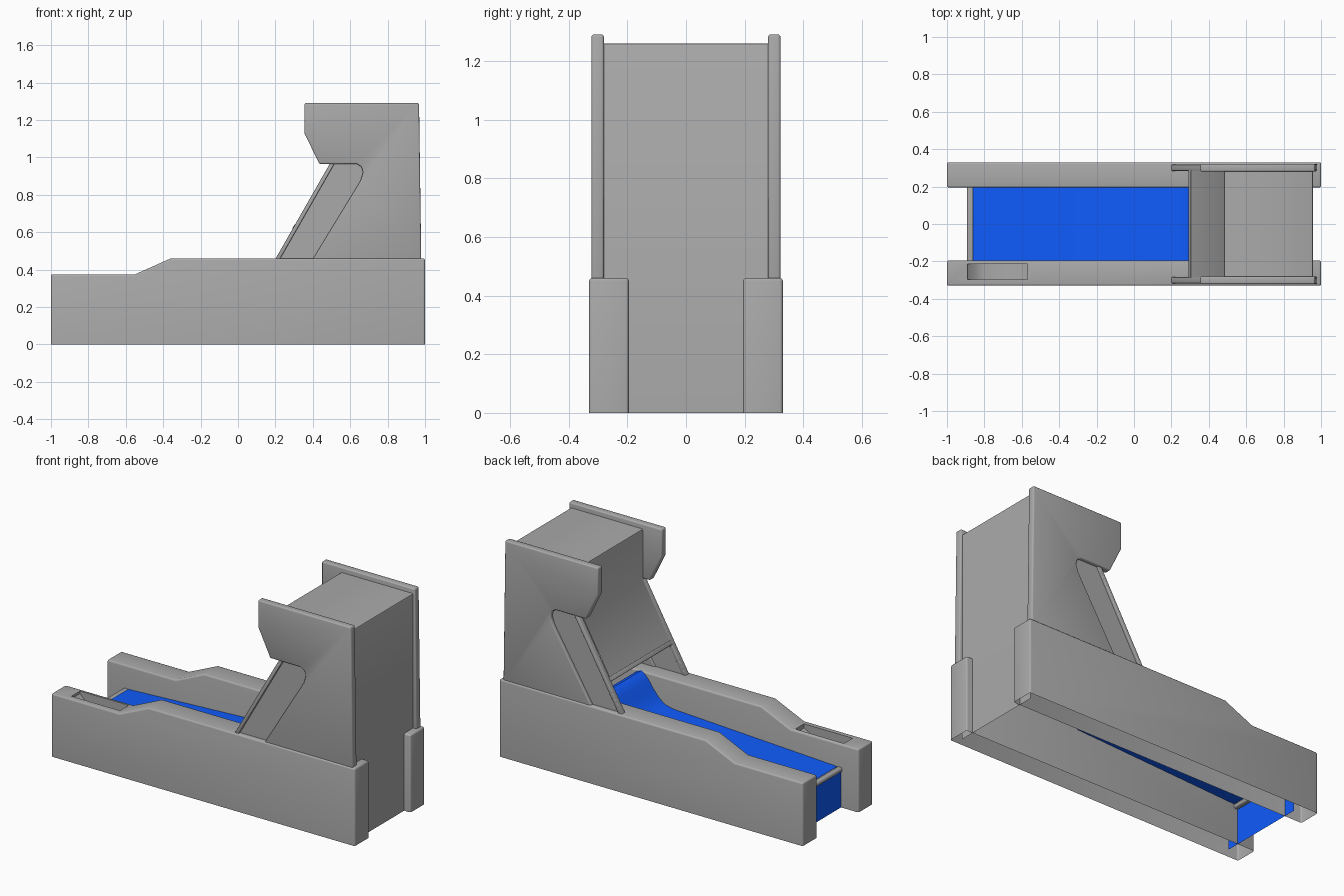
import bpy, bmesh, math
from mathutils import Vector

if "Cube" in bpy.data.objects:
    bpy.data.objects.remove(bpy.data.objects["Cube"])

blue = bpy.data.materials.new("blue")
blue.diffuse_color = (0.005, 0.105, 0.97, 1)
blue.use_nodes = True
blue.node_tree.nodes["Principled BSDF"].inputs["Base Color"].default_value = blue.diffuse_color
grey = bpy.data.materials.new("grey")
grey.diffuse_color = (0.4, 0.4, 0.4, 1)
grey.use_nodes = True
grey.node_tree.nodes["Principled BSDF"].inputs["Base Color"].default_value = grey.diffuse_color


def finish(name, bm, mat):
    mesh = bpy.data.meshes.new(name)
    bm.to_mesh(mesh)
    bm.free()
    ob = bpy.data.objects.new(name, mesh)
    bpy.context.collection.objects.link(ob)
    mesh.materials.append(mat)
    bpy.ops.object.select_all(action='DESELECT')
    ob.select_set(True)
    bpy.context.view_layer.objects.active = ob
    bpy.ops.object.shade_smooth_by_angle(angle=math.radians(35))
    return ob


def prism(name, pts, y0, y1, bevel=0.0, mat=grey):
    """Side profile (x, z) extruded across y, with rounded edges above the floor."""
    bm = bmesh.new()
    face = bm.faces.new([bm.verts.new((x, y0, z)) for x, z in pts])
    ext = bmesh.ops.extrude_face_region(bm, geom=[face])["geom"]
    bmesh.ops.translate(bm, vec=Vector((0, y1 - y0, 0)),
                        verts=[v for v in ext if isinstance(v, bmesh.types.BMVert)])
    bmesh.ops.recalc_face_normals(bm, faces=bm.faces)
    if bevel:
        edges = [e for e in bm.edges if e.calc_face_angle() > 0.6
                 and max(v.co.z for v in e.verts) > 0.01]
        bmesh.ops.bevel(bm, geom=edges, offset=bevel, segments=3,
                        profile=0.5, affect='EDGES')
    return finish(name, bm, mat)


def ribbon(name, pts, half, mat=grey):
    """Open side profile (x, z) swept across y as a thin sheet."""
    bm = bmesh.new()
    rows = [[bm.verts.new((x, s * half, z)) for s in (-1, 1)] for x, z in pts]
    for a, b in zip(rows, rows[1:]):
        bm.faces.new((a[0], b[0], b[1], a[1]))
    return finish(name, bm, mat)


# Profiles shared by both sides
rail = [(-1, 0), (1, 0), (1, .46), (-.36, .46), (-.55, .375), (-1, .375)]
wing = [(.39, .44), (.98, .44), (.968, 1.29), (.355, 1.29), (.355, 1.13), (.435, .965),
        (.635, .965), (.66, .95), (.668, .92), (.655, .875)]
brace = [(.195, .44), (.44, .44), (.74, .965), (.49, .965)]
trim = [(.19, .44), (.215, .44), (.515, .965), (.49, .965)]

rails = {}
for s, side in ((-1, "front"), (1, "back")):
    rails[side] = prism(side + "_rail", rail, s * .195, s * .33, .01)
    prism(side + "_wing_panel", wing, s * .28, s * .322, .008)
    prism(side + "_slanted_panel", brace, s * .288, s * .303)
    prism(side + "_slanted_trim", trim, s * .284, s * .318, .004)

# Ball pocket sunk in the front rail
cutter = prism("pocket_cutter", [(-.57, .42), (-.57, .35), (-.62, .325), (-.8, .3),
                                 (-.85, .32), (-.89, .36), (-.89, .42)], -.296, -.215)
cutter.hide_render = True
ob = rails["front"]
mod = ob.modifiers.new("pocket", 'BOOLEAN')
mod.operation = 'DIFFERENCE'
mod.solver = 'EXACT'
mod.object = cutter
bpy.context.view_layer.objects.active = ob
bpy.ops.object.modifier_apply(modifier=mod.name)
bpy.data.objects.remove(cutter, do_unlink=True)

# Rails are hollow underneath
for ob in rails.values():
    bm = bmesh.new()
    bm.from_mesh(ob.data)
    floor = [f for f in bm.faces if max(v.co.z for v in f.verts) < .002]
    bmesh.ops.delete(bm, geom=floor, context='FACES')
    bm.to_mesh(ob.data)
    bm.free()

# Rolling lane with a curled jump at its end
lane = [(-.86, .237), (.22, .29), (.27, .302), (.31, .328), (.35, .375),
        (.385, .425), (.41, .45), (.435, .46), (.46, .452), (.475, .43), (.48, .3)]
ribbon("lane", lane, .27, blue)
ribbon("lane_front_panel", [(-.885, 0), (-.885, .225)], .27, blue)
prism("lane_front_bar", [(-.892, .212), (-.858, .212), (-.858, .238), (-.892, .238)],
      -.27, .27, .01)

# Cabinet shell: back, top, header and sloped front screen, open below the screen
shell = [(.958, 0), (.958, 1.25), (.955, 1.257), (.948, 1.26), (.49, 1.26), (.483, 1.257),
         (.48, 1.25), (.48, .95), (.295, .625)]
ribbon("cabinet_shell", shell, .285)
prism("screen_bottom_bar", [(.29, .62), (.305, .612), (.318, .634), (.303, .643)],
      -.29, .29, .004)
